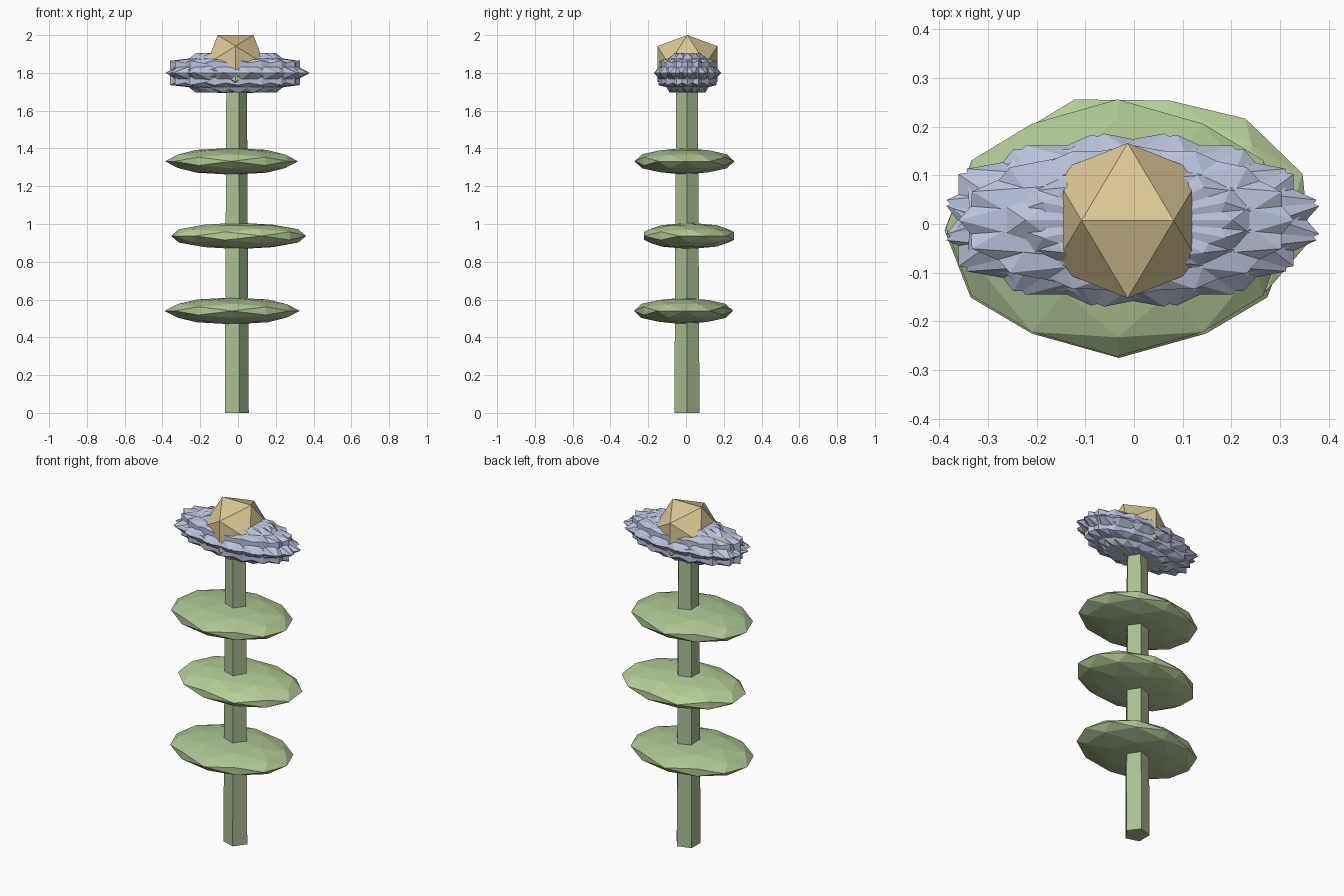
import bpy, bmesh, math
from mathutils import Vector, Matrix

if "Cube" in bpy.data.objects:
    bpy.data.objects.remove(bpy.data.objects["Cube"])

PHI = (1 + 5 ** 0.5) / 2


def material(name, rgb):
    m = bpy.data.materials.new(name)
    m.diffuse_color = (*rgb, 1)
    m.use_nodes = True
    m.node_tree.nodes["Principled BSDF"].inputs["Base Color"].default_value = m.diffuse_color
    return m


STEM = material("stem_green", (0.40, 0.53, 0.29))
LEAF = material("leaf_green", (0.42, 0.56, 0.29))
BRIGHT = material("bright_leaf_green", (0.47, 0.63, 0.31))
PETAL = material("petal_blue", (0.48, 0.54, 0.70))
GOLD = material("centre_gold", (0.70, 0.57, 0.30))


def icosahedron(bm, rounds=0):
    """Unit icosahedron with an edge along x on top, optionally subdivided."""
    for a in (-1, 1):
        for b in (-PHI, PHI):
            for co in ((a, 0, b), (0, b, a), (b, a, 0)):
                bm.verts.new(Vector(co).normalized())
    bmesh.ops.convex_hull(bm, input=bm.verts[:])
    for _ in range(rounds):
        bmesh.ops.subdivide_edges(bm, edges=bm.edges[:], cuts=1, use_grid_fill=True)
        for v in bm.verts:
            v.co.normalize()


def finish(name, bm, loc, mat):
    bmesh.ops.recalc_face_normals(bm, faces=bm.faces[:])
    me = bpy.data.meshes.new(name)
    bm.to_mesh(me)
    bm.free()
    me.materials.append(mat)
    ob = bpy.data.objects.new(name, me)
    ob.location = loc
    bpy.context.collection.objects.link(ob)
    return ob


def ellipsoid(name, loc, radii, mat, rounds=0, turn=0):
    bm = bmesh.new()
    icosahedron(bm, rounds)
    bm.transform(Matrix.Diagonal((*radii, 1)) @ Matrix.Rotation(turn, 4, 'Z'))
    return finish(name, bm, loc, mat)


# Five-sided tapering stem
bm = bmesh.new()
bmesh.ops.create_cone(bm, cap_ends=True, segments=5, radius1=0.07, radius2=0.06, depth=1.8)
corner = max(bm.verts, key=lambda v: v.co.xy.length).co
bm.transform(Matrix.Rotation(-math.atan2(corner.y, corner.x), 4, 'Z'))
finish("stem", bm, (-0.013, 0.005, 0.9), STEM)

# Three flattened leaf discs
ellipsoid("lower_leaf", (-0.031, -0.013, 0.54), (0.358, 0.262, 0.071), LEAF, 1)
ellipsoid("middle_leaf", (0.003, 0.016, 0.937), (0.365, 0.255, 0.07), BRIGHT, 1, math.radians(20))
ellipsoid("upper_leaf", (-0.034, -0.008, 1.332), (0.352, 0.264, 0.071), LEAF, 1)

# Spiky bloom: faceted petals turned about z, squashed into an oval
bm = bmesh.new()
for i in range(8):
    part = bmesh.new()
    icosahedron(part)
    part.transform(Matrix.Diagonal((0.385, 0.18, 0.123, 1))
                   @ Matrix.Rotation(math.pi * i / 8, 4, 'Z'))
    for v in part.verts:          # blunter left end
        if v.co.x < -0.2:
            v.co.x = max(-0.385, v.co.x * 1.1)
    tmp = bpy.data.meshes.new("petal_tmp")
    part.to_mesh(tmp)
    part.free()
    bm.from_mesh(tmp)
    bpy.data.meshes.remove(tmp)
finish("petals", bm, (0, 0.008, 1.8), PETAL)

# Golden flower centre
ellipsoid("flower_centre", (-0.013, 0.007, 1.847), (0.18, 0.187, 0.18), GOLD)
